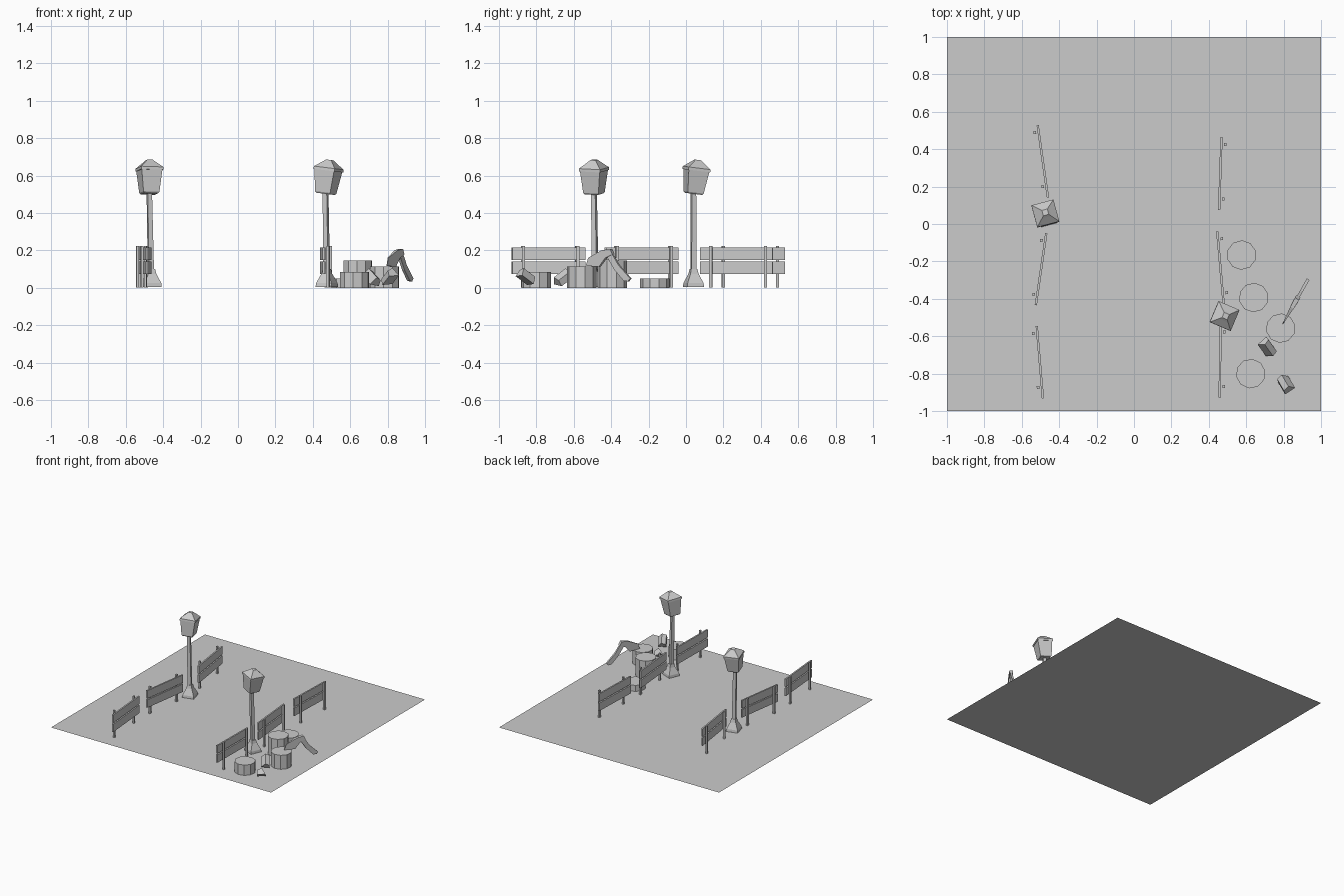
import bpy, bmesh, math
from mathutils import Vector, Matrix

cube = bpy.data.objects.get("Cube")
if cube:
    bpy.data.objects.remove(cube, do_unlink=True)

grey = bpy.data.materials.new("plain_grey")
grey.use_nodes = True
COLOUR = (0.6, 0.6, 0.6, 1)
grey.diffuse_color = COLOUR
grey.node_tree.nodes["Principled BSDF"].inputs["Base Color"].default_value = COLOUR


def finish(name, bm, matrix=Matrix()):
    bmesh.ops.recalc_face_normals(bm, faces=bm.faces)
    mesh = bpy.data.meshes.new(name)
    bm.to_mesh(mesh)
    bm.free()
    mesh.materials.append(grey)
    obj = bpy.data.objects.new(name, mesh)
    obj.matrix_world = matrix
    bpy.context.collection.objects.link(obj)
    return obj


def box(name, size, matrix):
    bm = bmesh.new()
    bmesh.ops.create_cube(bm, size=1)
    bmesh.ops.scale(bm, vec=size, verts=bm.verts)
    return finish(name, bm, matrix)


def square_loft(name, sections, matrix):
    """Stack of square rings given as (height, half side)."""
    bm = bmesh.new()
    rings = [[bm.verts.new((sx * h, sy * h, z)) for sx, sy in ((-1, -1), (1, -1), (1, 1), (-1, 1))]
             for z, h in sections]
    for low, high in zip(rings, rings[1:]):
        for i in range(4):
            j = (i + 1) % 4
            bm.faces.new((low[i], low[j], high[j], high[i]))
    bm.faces.new(rings[0])
    bm.faces.new(rings[-1])
    return finish(name, bm, matrix)


def plate(name, outline, depth, matrix):
    """Outline in local x and z, thickened along local y."""
    bm = bmesh.new()
    front = [bm.verts.new((x, -depth / 2, z)) for x, z in outline]
    face = bm.faces.new(front)
    new = bmesh.ops.extrude_face_region(bm, geom=[face])["geom"]
    bmesh.ops.translate(bm, vec=(0, depth, 0), verts=[v for v in new if isinstance(v, bmesh.types.BMVert)])
    return finish(name, bm, matrix)


# Ground sheet
bm = bmesh.new()
bmesh.ops.create_grid(bm, x_segments=1, y_segments=1, size=1)
finish("ground", bm)

# Fence panels: two rails with two posts on the outer side
fences = [((-0.515, 0.528), (-0.46, 0.142)), ((-0.469, -0.05), (-0.525, -0.434)),
          ((-0.52, -0.546), (-0.487, -0.932)), ((0.468, 0.464), (0.455, 0.074)),
          ((0.445, -0.04), (0.479, -0.425)), ((0.463, -0.538), (0.458, -0.928))]
for n, (a, b) in enumerate(fences, 1):
    a, b = Vector(a), Vector(b)
    mid, run = (a + b) / 2, b - a
    turn = Matrix.Rotation(math.atan2(run.y, run.x), 4, "Z")
    for part, z in (("lower", 0.107), ("upper", 0.182)):
        box(f"fence_{n}_{part}_rail", (run.length, 0.012, 0.065),
            Matrix.Translation((mid.x, mid.y, z)) @ turn)
    outward = math.copysign(0.021, mid.x)
    for k, t in enumerate((0.1, 0.85), 1):
        p = a + run * t
        box(f"fence_{n}_post_{k}", (0.016, 0.014, 0.222),
            Matrix.Translation((p.x + outward, p.y, 0.113)) @ turn)


# Lamp posts with a leaning pole and a tilted lantern
def lamp(n, foot, neck, spin, tilt_axis, tilt):
    turn = Matrix.Rotation(math.radians(spin), 4, "Z")
    foot, neck = Vector(foot), Vector(neck)
    square_loft(f"lamp_{n}_base", [(0.005, 0.046), (0.025, 0.044), (0.075, 0.022), (0.1, 0.017)],
                Matrix.Translation(foot) @ turn)
    lean = Vector((0, 0, 1)).rotation_difference(neck - foot).to_matrix().to_4x4()
    square_loft(f"lamp_{n}_pole", [(0.02, 0.014), ((neck - foot).length + 0.01, 0.012)],
                Matrix.Translation(foot) @ lean @ turn)
    place = Matrix.Translation(neck) @ Matrix.Rotation(math.radians(tilt), 4, tilt_axis) @ turn
    square_loft(f"lamp_{n}_lantern", [(0, 0.038), (0.008, 0.044), (0.125, 0.057)], place)
    square_loft(f"lamp_{n}_roof", [(0.125, 0.061), (0.14, 0.061), (0.172, 0.026), (0.183, 0.015)], place)


lamp(1, (-0.464, 0.04, 0), (-0.474, 0.04, 0.502), 15, "X", -7)
lamp(2, (0.475, -0.485, 0), (0.468, -0.492, 0.502), -23, "Y", 7)

# Tree stumps of different heights
stumps = [(0.575, -0.166, 0.05), (0.64, -0.393, 0.145), (0.784, -0.557, 0.115), (0.624, -0.8, 0.085)]
for n, (x, y, h) in enumerate(stumps, 1):
    bm = bmesh.new()
    bmesh.ops.create_cone(bm, cap_ends=True, segments=10, radius1=0.079, radius2=0.079, depth=h)
    finish(f"stump_{n}", bm, Matrix.Translation((x, y, h / 2)) @ Matrix.Rotation(n * 0.6, 4, "Z"))

# Axe stuck in the third stump
axe = Matrix.Translation((0.795, -0.535, 0)) @ Matrix.Rotation(math.radians(60.4), 4, "Z")
plate("axe_handle", [(0.12, 0.185), (0.15, 0.205), (0.175, 0.165), (0.205, 0.12), (0.276, 0.05),
                     (0.262, 0.034), (0.235, 0.038), (0.18, 0.095), (0.15, 0.14)], 0.016, axe)
head = plate("axe_head", [(0, 0.118), (0.015, 0.16), (0.1, 0.2), (0.155, 0.208), (0.17, 0.178),
                          (0.125, 0.16), (0.085, 0.112)], 0.026, axe)
for v in head.data.vertices:
    v.co.y *= min(1, 0.1 + v.co.x * 7)


# Split logs: leaning triangular prisms
def split_log(n, centre, axis, length, roll):
    aim = Vector(axis).to_track_quat("Y", "Z").to_matrix().to_4x4()
    plate(f"split_log_{n}", [(-0.032, -0.018), (0.032, -0.018), (0.024, 0.018), (-0.01, 0.03)], length,
          Matrix.Translation(centre) @ aim @ Matrix.Rotation(roll, 4, "Y"))


split_log(1, (0.715, -0.66, 0.053), (-0.5, 0.7, 0.55), 0.09, 0.2)
split_log(2, (0.81, -0.855, 0.056), (0.42, -0.72, 0.55), 0.085, 0.1)
